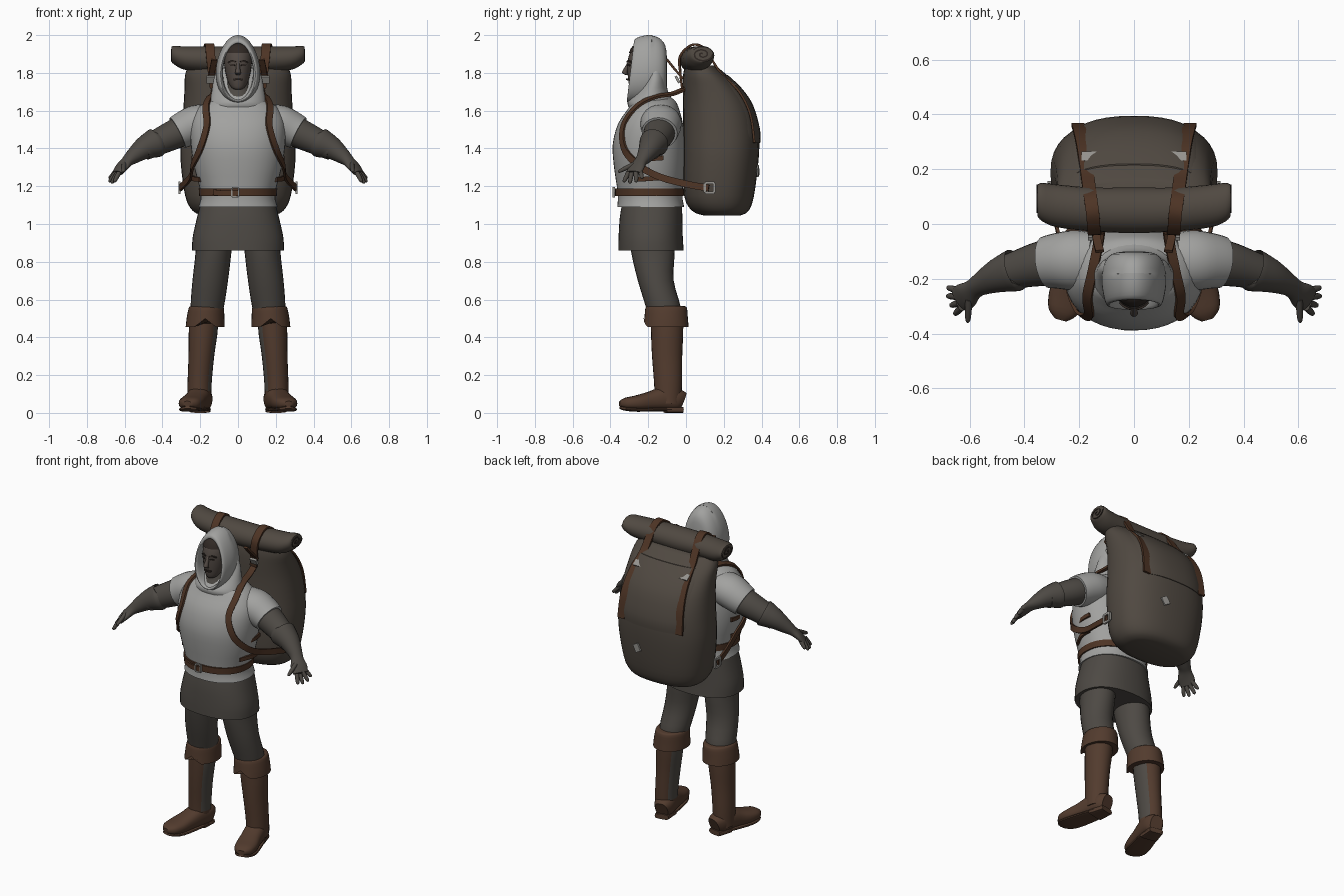
import bpy, bmesh, math
from mathutils import Vector, Matrix

X, Y, Z = Vector((1, 0, 0)), Vector((0, 1, 0)), Vector((0, 0, 1))

def material(name, r, g, b):
    m = bpy.data.materials.new(name)
    m.diffuse_color = (r, g, b, 1)
    return m

LINEN = material("pale linen", .36, .36, .35)
CLOTH = material("dark grey cloth", .075, .067, .058)
CANVAS = material("canvas", .08, .066, .053)
LEATHER = material("boot leather", .085, .044, .027)
STRAP = material("strap leather", .075, .034, .018)
SKIN = material("shadowed skin", .085, .068, .058)
DARK = material("dark detail", .03, .022, .018)
METAL = material("buckle metal", .30, .29, .27)

def finish(bm, name, mat, mirror):
    bmesh.ops.recalc_face_normals(bm, faces=bm.faces)
    me = bpy.data.meshes.new(name)
    bm.to_mesh(me)
    bm.free()
    me.materials.append(mat)
    ob = bpy.data.objects.new(name, me)
    bpy.context.collection.objects.link(ob)
    if mirror:
        ob.modifiers.new("mirror", 'MIRROR')
    return ob

def spline(rows, sub):
    """Catmull-Rom through rows of numbers."""
    out = []
    for i in range(len(rows) - 1):
        p = [rows[max(0, min(len(rows) - 1, i + k))] for k in (-1, 0, 1, 2)]
        for s in range(sub):
            t = s / sub
            out.append([b + .5 * t * (c - a + t * (2*a - 5*b + 4*c - d + t * (3*(b - c) + d - a)))
                        for a, b, c, d in zip(*p)])
    return out + [list(rows[-1])]

def sweep(name, rows, mat, n=24, tan=None, ref=Z, power=2, sub=3, mirror=False, cap_start=True):
    """Skin cross-sections (x, y, z, half width, half height)."""
    rows = spline(rows, sub)
    pts = [Vector(r[:3]) for r in rows]
    bm, rings = bmesh.new(), []
    for i, (p, r) in enumerate(zip(pts, rows)):
        t = tan or (pts[min(i + 1, len(pts) - 1)] - pts[max(i - 1, 0)]).normalized()
        u = ref(p) if callable(ref) else ref
        u = (u - t * u.dot(t)).normalized()
        v = t.cross(u)
        ring = []
        for k in range(n):
            a = 2 * math.pi * (k + (.5 if n == 4 else 0)) / n
            c, s = math.cos(a), math.sin(a)
            f = (lambda q: math.copysign(abs(q) ** (2 / power), q)) if n > 4 else (lambda q: q * 1.4142)
            ring.append(bm.verts.new(p + v * f(c) * max(r[3], .002) + u * f(s) * max(r[4], .002)))
        rings.append(ring)
    for a, b in zip(rings, rings[1:]):
        for k in range(n):
            bm.faces.new((a[k], a[(k + 1) % n], b[(k + 1) % n], b[k]))
    if cap_start:
        bm.faces.new(rings[0])
    bm.faces.new(rings[-1])
    return finish(bm, name, mat, mirror)

def stack(name, rows, mat, **kw):
    """Horizontal cross-sections stacked upwards."""
    return sweep(name, rows, mat, tan=Z, ref=Y, **kw)

def strap(name, pts, width, mat, out, mirror=True):
    return sweep(name, [(*p, width / 2, .006) for p in pts], mat, n=4, ref=out, sub=6, mirror=mirror)

def box(name, loc, size, mat, rot=None, mirror=False):
    bm = bmesh.new()
    m = Matrix.Translation(loc) @ (rot or Matrix()) @ Matrix.Diagonal((*size, 1))
    bmesh.ops.create_cube(bm, size=1, matrix=m)
    return finish(bm, name, mat, mirror)

def buckle(name, loc, w, h, bar, rot=None, mirror=True):
    """Square frame of four bars, facing local y."""
    rot = rot or Matrix()
    for i, (dx, dz, sx, sz) in enumerate(((0, h/2, w, bar), (0, -h/2, w, bar),
                                          (w/2, 0, bar, h), (-w/2, 0, bar, h))):
        box(f"{name}_bar_{i}", Vector(loc) + rot @ Vector((dx, 0, dz)), (sx, .012, sz), METAL, rot, mirror)

# Legs and boots
stack("legs", [(.125, -.18, .97, .1, .12), (.13, -.175, .85, .095, .115), (.147, -.16, .7, .094, .095),
               (.163, -.12, .56, .088, .092), (.17, -.11, .48, .07, .08)], CLOTH, mirror=True)
shaft = stack("boot_shafts", [(.178, -.1, .52, .076, .086), (.185, -.1, .42, .076, .085),
                              (.194, -.1, .3, .068, .08), (.203, -.095, .16, .064, .074),
                              (.205, -.095, .05, .062, .07)], LEATHER, mirror=True)
shaft.data.materials.append(CLOTH)
for f in shaft.data.polygons:          # cloth panel on the inner calf
    if f.normal.x < -.72 and .1 < f.center.z < .47:
        f.material_index = 1
sweep("boot_feet", [(.186, -.018, .06, .04, .05), (.192, -.05, .07, .058, .058), (.207, -.12, .075, .062, .062),
                    (.225, -.19, .063, .062, .05), (.245, -.26, .053, .066, .04), (.26, -.32, .05, .054, .03),
                    (.268, -.35, .048, .022, .014)], LEATHER, power=2.5, mirror=True)
sweep("boot_soles", [(.186, -.02, .018, .042, .01), (.207, -.12, .018, .058, .01), (.245, -.26, .016, .066, .01),
                     (.262, -.325, .022, .048, .009), (.268, -.348, .028, .018, .006)], LEATHER, n=16, power=3, mirror=True)
sweep("boot_heels", [(.187, -.02, .016, .044, .016), (.204, -.11, .016, .056, .016)], LEATHER, n=12, power=4, sub=1, mirror=True)
cuff = stack("boot_cuffs", [(.168, -.105, .565, .082, .098), (.168, -.105, .555, .093, .11), (.172, -.105, .5, .1, .115),
                            (.174, -.105, .455, .103, .119)], LEATHER, n=32, mirror=True)
for v in cuff.data.vertices:           # pointed notch at the front of the cuff
    if v.co.z < .47 and v.co.y < -.15:
        v.co.z += max(0, .045 - abs(v.co.x - .174) * .8)

# Tunic, skirt and belt
stack("skirt", [(0, -.185, .86, .243, .173), (0, -.187, .93, .24, .17), (0, -.185, 1.03, .218, .166),
                (0, -.18, 1.11, .198, .158)], CLOTH, n=40, power=2.3)
stack("tunic", [(0, -.187, 1.09, .21, .177), (0, -.19, 1.16, .197, .171), (0, -.193, 1.3, .232, .188),
                (0, -.195, 1.42, .25, .193), (0, -.188, 1.53, .25, .172), (0, -.172, 1.61, .215, .135),
                (0, -.17, 1.65, .16, .115), (0, -.17, 1.67, .1, .09)], LINEN, n=40, power=2.2)
stack("belt", [(0, -.193, 1.148, .206, .181), (0, -.193, 1.188, .208, .182)], STRAP, n=40, power=2.2, sub=1)
strap("belt_tongue", [(-.13, -.345, 1.168), (-.07, -.372, 1.162), (.0, -.382, 1.165)], .03, STRAP,
      lambda p: Vector((p.x, p.y + .19, 0)), False)
buckle("belt_buckle", (-.015, -.382, 1.168), .036, .046, .008, mirror=False)
for z in (1.345, 1.24):
    strap("side_lacing", [(.2, -.27, z - .005), (.238, -.19, z), (.236, -.12, z + .005)], .024, STRAP,
          lambda p: Vector((p.x, p.y + .19, 0)))

# Arms, gloves and hands
sweep("short_sleeves", [(.15, -.135, 1.545, .105, .09), (.22, -.133, 1.53, .11, .1), (.28, -.135, 1.503, .102, .096),
                        (.32, -.14, 1.483, .095, .09)], LINEN, mirror=True)
sweep("arms", [(.27, -.135, 1.505, .085, .08), (.34, -.145, 1.473, .082, .078), (.42, -.165, 1.435, .07, .07),
               (.5, -.19, 1.395, .06, .06)], CLOTH, mirror=True)
sweep("gloves", [(.432, -.167, 1.432, .073, .073), (.44, -.17, 1.428, .078, .078), (.5, -.19, 1.4, .062, .06),
                 (.56, -.22, 1.355, .042, .04), (.588, -.24, 1.33, .038, .028), (.615, -.262, 1.3, .05, .022),
                 (.638, -.278, 1.27, .046, .016)], CLOTH, mirror=True)
for i, (b, t) in enumerate((((.638, -.243, 1.287), (.682, -.232, 1.24)), ((.642, -.265, 1.277), (.683, -.263, 1.222)),
                            ((.638, -.288, 1.27), (.67, -.298, 1.215)), ((.63, -.305, 1.272), (.655, -.33, 1.222)),
                            ((.603, -.275, 1.318), (.607, -.36, 1.275)))):
    b, t = Vector(b), Vector(t)
    sweep(f"finger_{i}", [(*b, .013, .013), (*b.lerp(t, .55), .012, .012), (*b.lerp(t, .9), .009, .009),
                          (*t, .003, .003)], CLOTH, n=10, mirror=True)

# Head and face
stack("head", [(0, -.27, 1.712, .015, .02), (0, -.262, 1.722, .034, .036), (0, -.237, 1.755, .054, .068),
               (0, -.225, 1.81, .068, .085), (0, -.22, 1.87, .074, .088), (0, -.21, 1.93, .068, .075),
               (0, -.205, 1.965, .03, .04)], SKIN)
stack("neck_scarf", [(0, -.2, 1.6, .1, .1), (0, -.2, 1.67, .085, .088), (0, -.2, 1.7, .075, .075),
                     (0, -.195, 1.77, .06, .06)], CLOTH)
sweep("nose", [(0, -.3, 1.855, .009, .01), (0, -.315, 1.825, .011, .013), (0, -.325, 1.8, .015, .014),
               (0, -.31, 1.788, .01, .006)], SKIN, n=12, tan=Z, ref=Y)
strap("brows", [(.012, -.308, 1.858), (.03, -.302, 1.863), (.05, -.285, 1.855)], .009, DARK, lambda p: -Y)
strap("eyes", [(.016, -.306, 1.84), (.028, -.301, 1.842), (.04, -.294, 1.84)], .009, DARK, lambda p: -Y)
strap("mouth", [(-.022, -.302, 1.765), (0, -.311, 1.766), (.022, -.302, 1.765)], .009, DARK, lambda p: -Y, False)
stack("hair", [(0, -.215, 1.905, .076, .088), (0, -.21, 1.94, .066, .074), (0, -.2, 1.965, .03, .04)], DARK)

# Hood, open at the front
hood = sweep("hood", [(0, -.2, 1.815, .078, .145), (0, -.26, 1.81, .08, .148), (0, -.29, 1.806, .086, .152),
                      (0, -.288, 1.812, .1, .168), (0, -.25, 1.818, .111, .178), (0, -.2, 1.82, .116, .18),
                      (0, -.145, 1.818, .107, .168), (0, -.11, 1.815, .08, .13), (0, -.1, 1.81, .03, .06)],
             LINEN, n=40, tan=Y, ref=Z, cap_start=False)
for v in hood.data.vertices:           # wider at the neck, lower edge pushed forward
    v.co.x *= 1 + (1.83 - v.co.z) * .7
    if v.co.y < -.2:
        v.co.y += (v.co.z - 1.82) * .12
stack("hood_collar", [(0, -.175, 1.62, .17, .13), (0, -.185, 1.65, .152, .122), (0, -.18, 1.7, .14, .085),
                      (0, -.165, 1.77, .128, .06), (0, -.165, 1.84, .1, .05)], LINEN, n=32)

# Backpack body and lid
stack("pack_body", [(0, .19, 1.046, .19, .1), (0, .182, 1.07, .24, .15), (0, .175, 1.15, .28, .185),
                    (0, .185, 1.35, .305, .2), (0, .185, 1.5, .298, .2), (0, .167, 1.63, .288, .182),
                    (0, .135, 1.72, .283, .152), (0, .1, 1.79, .28, .115), (0, .075, 1.84, .26, .08)],
      CANVAS, n=40, power=2.4)
stack("pack_lid", [(0, .235, 1.43, .268, .158), (0, .235, 1.5, .268, .157), (0, .215, 1.63, .258, .14),
                   (0, .18, 1.72, .25, .114), (0, .14, 1.79, .24, .08)], CANVAS, n=40, power=2.4)
box("pack_patch", (.08, .381, 1.28), (.042, .009, .05), METAL,
    Matrix.Rotation(-.15, 4, 'Z') @ Matrix.Rotation(.5, 4, 'Y'))

# Rolled top with flared ends and a spiral at each end
half = [(0, .05, 1.868, .083, .072), (.15, .053, 1.872, .08, .068), (.28, .066, 1.878, .078, .062),
        (.335, .08, 1.893, .07, .05), (.352, .086, 1.898, .058, .04)]
sweep("top_roll", [(-r[0], *r[1:]) for r in half[:0:-1]] + half, CANVAS, tan=X, ref=Z)
sweep("roll_spiral", [(.352, .086 + .055 * k / 20 * math.cos(k * .63), 1.898 + .038 * k / 20 * math.sin(k * .63),
                       .004, .004) for k in range(2, 21)], DARK, n=4, ref=X, sub=2, mirror=True)

# Straps over the lid, with buckles
strap("lid_straps", [(.125, -.02, 1.72), (.135, -.03, 1.8), (.145, -.03, 1.89), (.15, .03, 1.947), (.158, .09, 1.935),
                     (.165, .14, 1.865), (.172, .19, 1.79), (.185, .28, 1.7), (.198, .34, 1.58), (.205, .362, 1.43)],
      .048, STRAP, lambda p: Vector((0, p.y - .06, p.z - 1.8 if p.z > 1.8 else 0)) + Y * .01)
box("lid_buckles", (.162, .245, 1.745), (.06, .012, .04), METAL, Matrix.Rotation(.95, 4, 'X'), True)

# Shoulder harness
strap("shoulder_straps", [(.12, .0, 1.72), (.13, -.07, 1.69), (.15, -.17, 1.672), (.17, -.265, 1.62), (.165, -.332, 1.52),
                          (.2, -.328, 1.4), (.24, -.25, 1.31), (.252, -.14, 1.25), (.285, 0, 1.212), (.308, .12, 1.19)],
      .036, STRAP, lambda p: Vector((p.x, (p.y + .17) * max(0, min(1, (p.z - 1.2) / .2)) * 1.5, max(0, p.z - 1.45) * 2)))
strap("lifter_straps", [(.125, -.1, 1.87), (.135, -.06, 1.82), (.14, -.015, 1.77)], .03, STRAP, lambda p: Vector((0, -.6, -.7)))
box("lifter_buckles", (.145, -.045, 1.765), (.045, .014, .04), METAL, Matrix.Rotation(.5, 4, 'X'), True)
buckle("side_buckles", (.31, .125, 1.192), .05, .052, .014, Matrix.Rotation(math.pi / 2, 4, 'Z'))

# Smooth shading with sharp edges kept
for ob in bpy.context.collection.objects:
    bpy.ops.object.select_all(action='DESELECT')
    ob.select_set(True)
    bpy.context.view_layer.objects.active = ob
    bpy.ops.object.shade_smooth_by_angle(angle=math.radians(40))
